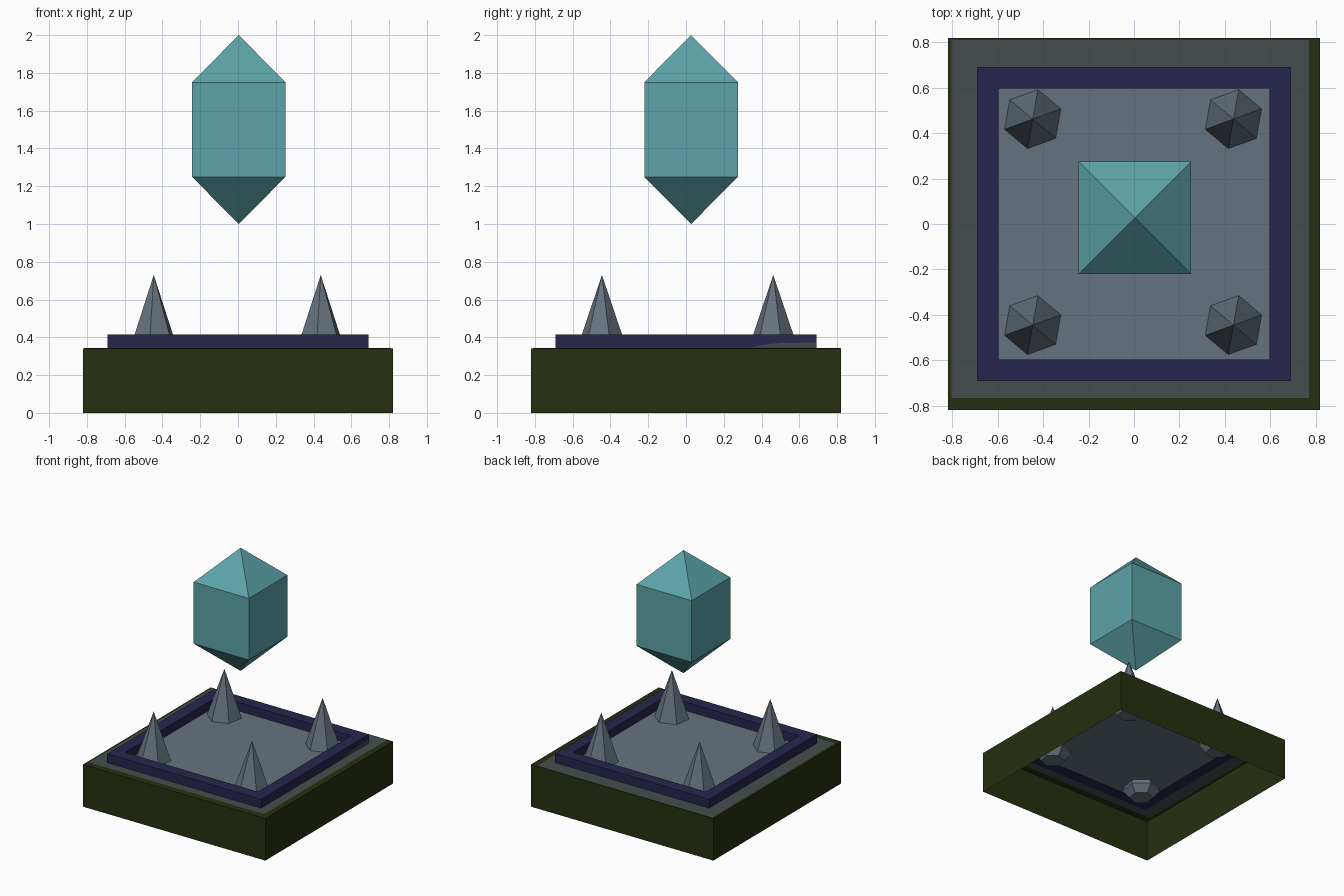
import bpy, bmesh, math

if "Cube" in bpy.data.objects:
    bpy.data.objects.remove(bpy.data.objects["Cube"])


def material(name, rgb):
    m = bpy.data.materials.new(name)
    m.diffuse_color = (*rgb, 1)
    m.use_nodes = True
    m.node_tree.nodes["Principled BSDF"].inputs["Base Color"].default_value = m.diffuse_color
    return m


TEAL = material("teal crystal", (0.108, 0.37, 0.395))
STONE = material("blue grey stone", (0.13, 0.172, 0.21))
MOSS = material("dark olive", (0.019, 0.030, 0.0055))
NAVY = material("dark navy", (0.020, 0.019, 0.076))
SLATE = material("grey green", (0.057, 0.076, 0.076))


def make(name, loops, mats, rule=None, cap_start=False, cap_end=False, close=False):
    """Skin a sequence of equally long point loops; rule(strip) picks the material."""
    bm = bmesh.new()
    rings = [[bm.verts.new(p) for p in loop] for loop in loops]
    pairs = list(zip(rings, rings[1:]))
    if close:
        pairs.append((rings[-1], rings[0]))
    for k, (a, b) in enumerate(pairs):
        n = len(a)
        for i in range(n):
            j = (i + 1) % n
            f = bm.faces.new((a[i], a[j], b[j], b[i]))
            f.material_index = rule(k) if rule else 0
    if cap_start:
        bm.faces.new(rings[0][::-1])
    if cap_end:
        bm.faces.new(rings[-1])
    # collapse zero-size loops into points
    bmesh.ops.remove_doubles(bm, verts=bm.verts, dist=1e-5)
    me = bpy.data.meshes.new(name)
    bm.to_mesh(me)
    bm.free()
    for m in mats:
        me.materials.append(m)
    ob = bpy.data.objects.new(name, me)
    bpy.context.collection.objects.link(ob)
    return ob


def rect(x0, x1, y0, y1, z):
    return [(x0, y0, z), (x1, y0, z), (x1, y1, z), (x0, y1, z)]


def square(h, z, x=0, y=0):
    return rect(x - h, x + h, y - h, y + h, z)


def hexagon(r, z, x, y, turn=math.radians(20)):
    return [(x + r * math.cos(turn + i * math.pi / 3),
             y + r * math.sin(turn + i * math.pi / 3), z) for i in range(6)]


# Hollow base: olive walls and edge, grey green rim, open underneath
make("base", [square(0.82, 0), square(0.82, 0.342),
              rect(-0.803, 0.77, -0.765, 0.81, 0.343),
              square(0.692, 0.343)],
     [MOSS, SLATE], rule=lambda k: 1 if k == 2 else 0)

# Raised square frame
make("frame", [square(0.692, 0.343), square(0.692, 0.415),
               square(0.597, 0.415), square(0.597, 0.343)], [NAVY], close=True)

# Sliver of rim material creeping up the right side of the frame
make("rim_sliver", [[(0.694, 0.33, 0.345), (0.694, 0.69, 0.345),
                     (0.694, 0.69, 0.374), (0.694, 0.47, 0.368)]],
     [SLATE], cap_end=True)

# Thin floor inside the frame
make("floor", [square(0.597, 0.345)], [STONE], cap_end=True)

# Four spikes poking through the floor, with blunt lower ends
for sy, y in (("front", -0.445), ("back", 0.462)):
    for sx, x in (("left", -0.446), ("right", 0.438)):
        make(f"spike_{sy}_{sx}",
             [hexagon(0.09, 0.25, x, y), hexagon(0.144, 0.31, x, y),
              hexagon(0, 0.73, x, y)], [STONE], cap_start=True)

# Floating crystal: square prism with pyramid ends
make("crystal", [square(h, z, 0.004, 0.027) for h, z in
                 ((0, 1.0), (0.248, 1.25), (0.248, 1.75), (0, 2.0))], [TEAL])
